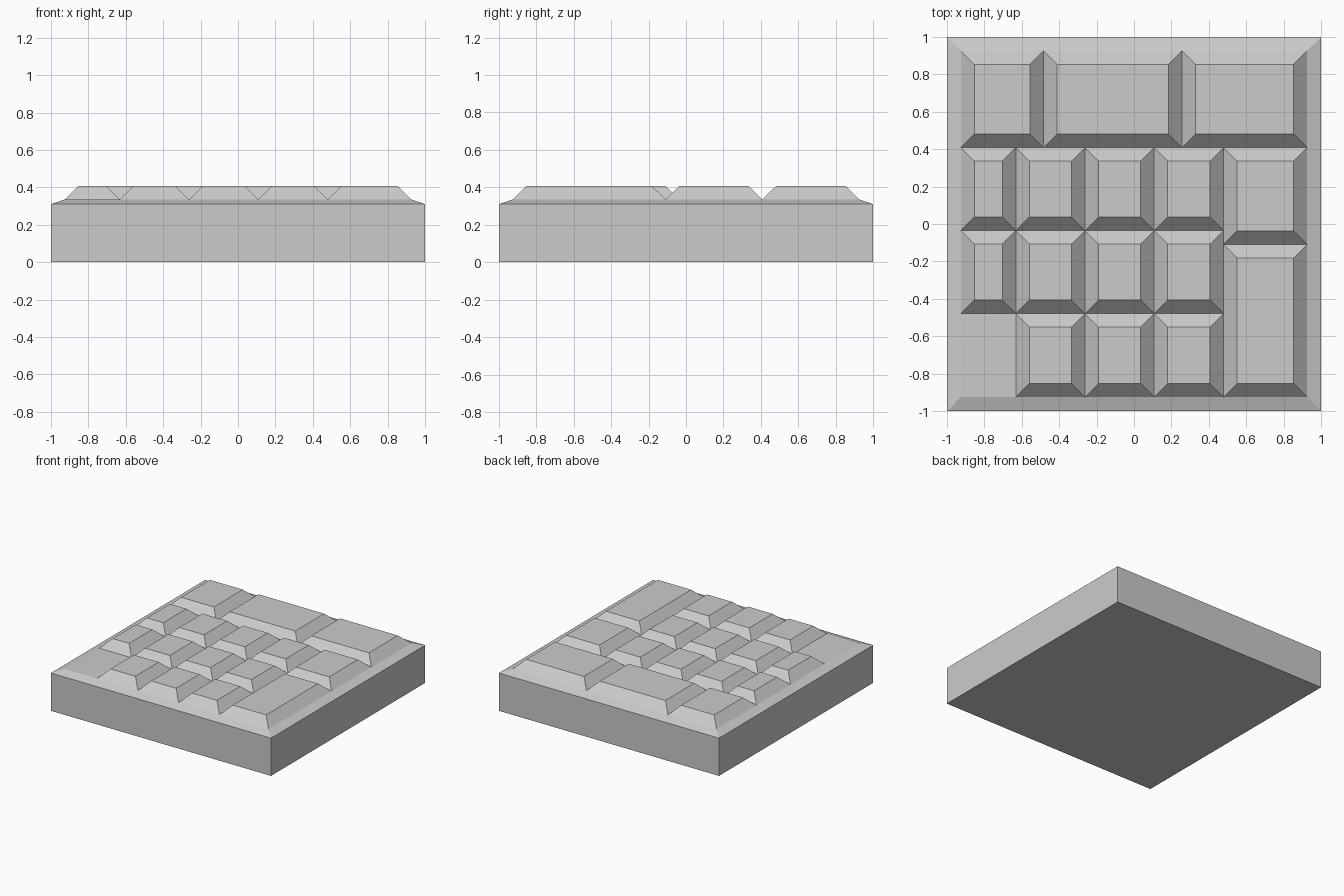
import bpy, bmesh

if "Cube" in bpy.data.objects:
    bpy.data.objects.remove(bpy.data.objects["Cube"])

RIM, INSET = 0.926, 0.072
Z_EDGE, Z_DECK, Z_TOP = 0.31, 0.335, 0.406


def loft(name, rings, cap_bottom):
    """Stack of rectangles (x0, x1, y0, y1, z) joined by flat sides and capped."""
    bm = bmesh.new()
    loops = [[bm.verts.new(p) for p in ((x0, y0, z), (x1, y0, z), (x1, y1, z), (x0, y1, z))]
             for x0, x1, y0, y1, z in rings]
    for a, b in zip(loops, loops[1:]):
        for i in range(4):
            j = (i + 1) % 4
            bm.faces.new((a[i], a[j], b[j], b[i]))
    bm.faces.new(loops[-1])
    if cap_bottom:
        bm.faces.new(loops[0][::-1])
    mesh = bpy.data.meshes.new(name)
    bm.to_mesh(mesh)
    bm.free()
    obj = bpy.data.objects.new(name, mesh)
    bpy.context.collection.objects.link(obj)
    return obj


def block(name, x0, x1, y0, y1):
    """Raised block with 45 degree sides standing on the deck."""
    d = INSET
    loft(name, [(x0, x1, y0, y1, Z_DECK),
                (x0 + d, x1 - d, y0 + d, y1 - d, Z_TOP)], False)


# Base slab with a shallow sloped rim
loft("base_slab", [(-1, 1, -1, 1, 0), (-1, 1, -1, 1, Z_EDGE),
                   (-RIM, RIM, -RIM, RIM, Z_DECK)], True)

# Large blocks along the back row
back = [-RIM, -0.483, 0.257, RIM]
for i in range(3):
    block(f"back_block_{i + 1}", back[i], back[i + 1], 0.408, RIM)

# Grid of small blocks; the front left cell stays empty
cols = [-RIM, -0.632, -0.262, 0.108, 0.479]
rows = [0.408, -0.035, -0.479, -RIM]
for r in range(3):
    for c in range(4):
        if (r, c) != (2, 0):
            block(f"small_block_{r + 1}_{c + 1}", cols[c], cols[c + 1], rows[r + 1], rows[r])

# Two wide blocks on the right side
block("right_block_upper", 0.479, RIM, -0.109, 0.408)
block("right_block_lower", 0.479, RIM, -RIM, -0.109)
